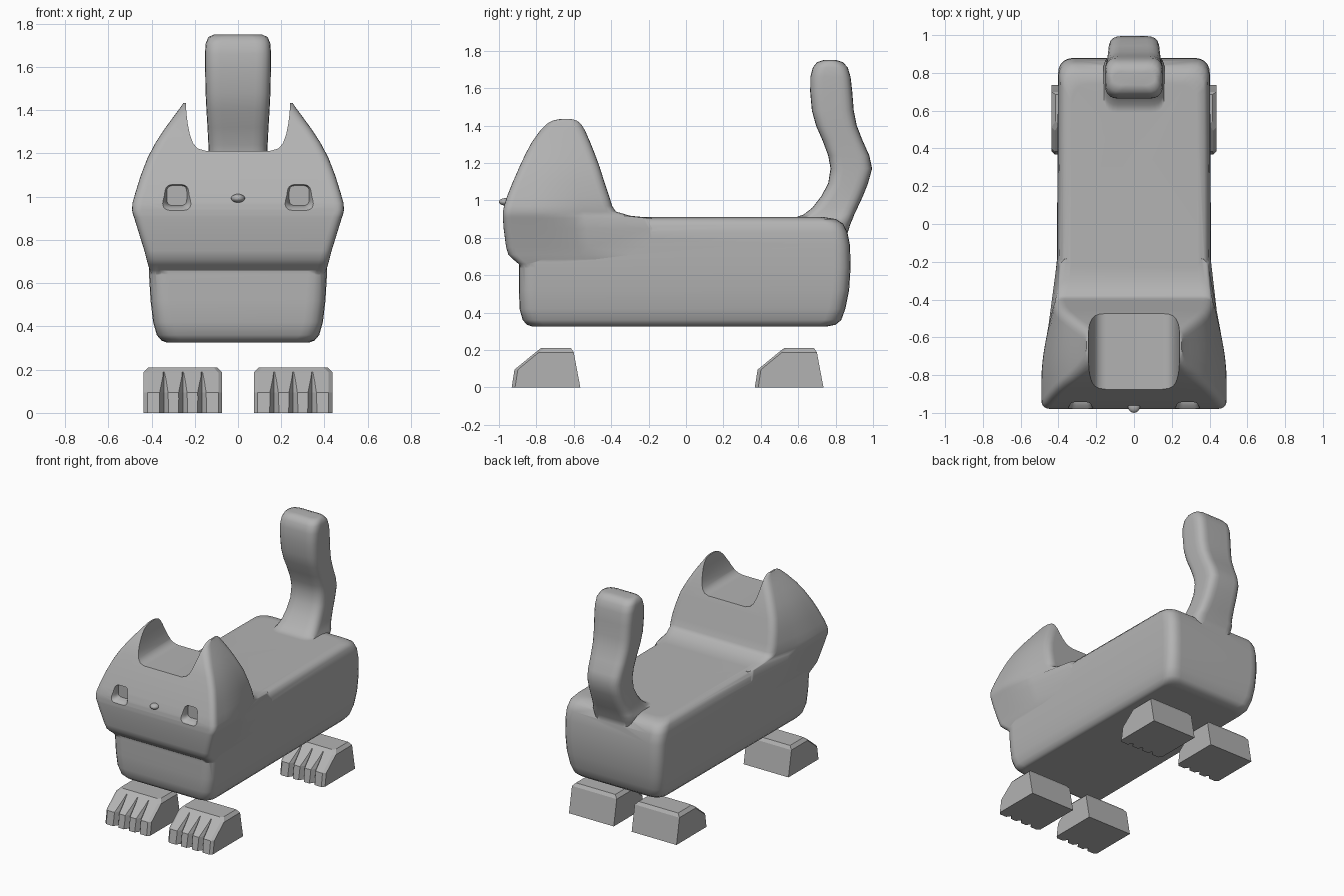
import bpy, bmesh, math
from mathutils import Vector, Matrix

if "Cube" in bpy.data.objects:
    bpy.data.objects.remove(bpy.data.objects["Cube"])

grey = bpy.data.materials.new("dark_grey")
grey.diffuse_color = (0.45, 0.45, 0.45, 1)
grey.use_nodes = True
grey.node_tree.nodes["Principled BSDF"].inputs["Base Color"].default_value = grey.diffuse_color


def ring(corners, radii, n=5):
    """Closed 2D outline with each corner rounded (n segments, 0 = sharp)."""
    pts = []
    for i, c in enumerate(corners):
        c, p, q = Vector(c), Vector(corners[i - 1]), Vector(corners[(i + 1) % len(corners)])
        r = radii[i]
        if r == 0:
            pts.append(c)
            continue
        a = c + (p - c).normalized() * min(r, 0.45 * (p - c).length)
        b = c + (q - c).normalized() * min(r, 0.45 * (q - c).length)
        for k in range(n + 1):
            t = k / n
            pts.append(a * (1 - t) ** 2 + c * 2 * t * (1 - t) + b * t * t)
    return pts


def make(name, bm):
    bmesh.ops.recalc_face_normals(bm, faces=bm.faces)
    me = bpy.data.meshes.new(name)
    bm.to_mesh(me)
    bm.free()
    me.materials.append(grey)
    ob = bpy.data.objects.new(name, me)
    bpy.context.collection.objects.link(ob)
    return ob


def loft(name, slices):
    """Skin a stack of (z, outline) slices and cap both ends."""
    bm = bmesh.new()
    rows = [[bm.verts.new((p[0], p[1], z)) for p in pts] for z, pts in slices]
    for a, b in zip(rows, rows[1:]):
        for i in range(len(a)):
            j = (i + 1) % len(a)
            bm.faces.new((a[i], a[j], b[j], b[i]))
    bm.faces.new(rows[0][::-1])
    bm.faces.new(rows[-1])
    return make(name, bm)


def boolean(ob, other, op):
    m = ob.modifiers.new(op, 'BOOLEAN')
    m.operation, m.object, m.solver = op, other, 'EXACT'
    bpy.context.view_layer.objects.active = ob
    bpy.ops.object.modifier_apply(modifier=m.name)
    bpy.data.objects.remove(other)


def smooth(ob, angle):
    bpy.ops.object.select_all(action='DESELECT')
    ob.select_set(True)
    bpy.context.view_layer.objects.active = ob
    bpy.ops.object.shade_smooth_by_angle(angle=math.radians(angle))


def box(w, f, b, r, wb=None):
    wb = w if wb is None else wb
    return ring([(-w, f), (w, f), (wb, b), (-wb, b)], [r] * 4)


# Body: z, half width, front y, back y
body = loft("body", [(z, box(w, f, b, 0.09, w - 0.01)) for z, w, f, b in [
    (0.325, 0.33, -0.82, 0.75), (0.335, 0.355, -0.85, 0.80), (0.36, 0.376, -0.873, 0.83),
    (0.42, 0.393, -0.89, 0.852), (0.52, 0.405, -0.893, 0.872), (0.64, 0.412, -0.893, 0.88),
    (0.76, 0.412, -0.89, 0.877), (0.83, 0.41, -0.88, 0.863), (0.875, 0.40, -0.86, 0.84),
    (0.90, 0.38, -0.84, 0.80), (0.91, 0.34, -0.80, 0.74)]])

# Head: z, front half width, front y, back half width, back y
head_rows = [
    (0.60, 0.385, -0.86, 0.37, -0.15), (0.66, 0.408, -0.895, 0.385, -0.12),
    (0.685, 0.416, -0.925, 0.395, -0.12), (0.71, 0.423, -0.95, 0.402, -0.12),
    (0.75, 0.433, -0.962, 0.404, -0.12), (0.85, 0.464, -0.975, 0.402, -0.15),
    (0.905, 0.481, -0.979, 0.385, -0.18), (0.918, 0.486, -0.979, 0.392, -0.30),
    (0.94, 0.49, -0.978, 0.41, -0.375), (0.97, 0.488, -0.973, 0.418, -0.395),
    (1.02, 0.474, -0.957, 0.416, -0.41), (1.10, 0.449, -0.925, 0.404, -0.437),
    (1.18, 0.418, -0.89, 0.384, -0.462), (1.25, 0.381, -0.857, 0.352, -0.488),
    (1.31, 0.342, -0.825, 0.322, -0.512), (1.37, 0.298, -0.782, 0.287, -0.538),
    (1.41, 0.268, -0.745, 0.262, -0.558), (1.427, 0.257, -0.715, 0.254, -0.577),
    (1.434, 0.252, -0.68, 0.25, -0.605)]


def head_outline(w, f, wb, b):
    m = f + 0.45 * min(b - f, 0.65)
    return ring([(-w, f), (w, f), (w, m), (wb, b), (-wb, b), (-w, m)],
                [0.045, 0.045, 0.15, 0.05, 0.05, 0.15])


head = loft("head", [(z, head_outline(w, f, wb, b)) for z, w, f, wb, b in head_rows])

# Notch between the ears
half = [(0.15, 1.212), (0.185, 1.222), (0.207, 1.245), (0.222, 1.285),
        (0.233, 1.34), (0.239, 1.39), (0.243, 1.5)]
outline = half + [(-x, z) for x, z in reversed(half)]
bm = bmesh.new()
face = bm.faces.new([bm.verts.new((x, -1.2, z)) for x, z in outline])
ext = bmesh.ops.extrude_face_region(bm, geom=[face])
bmesh.ops.translate(bm, vec=(0, 1.2, 0),
                    verts=[v for v in ext["geom"] if isinstance(v, bmesh.types.BMVert)])
boolean(head, make("notch", bm), 'DIFFERENCE')

# Tail: z, half width, front y, back y
tail = loft("tail", [(z, box(w, f, b, 0.07)) for z, w, f, b in [
    (0.78, 0.155, 0.62, 0.85), (0.87, 0.162, 0.58, 0.878), (0.905, 0.162, 0.575, 0.893),
    (0.925, 0.154, 0.63, 0.90), (0.96, 0.146, 0.675, 0.917), (1.02, 0.139, 0.722, 0.945),
    (1.09, 0.136, 0.76, 0.973), (1.17, 0.135, 0.773, 0.995), (1.24, 0.137, 0.76, 0.98),
    (1.32, 0.141, 0.73, 0.944), (1.40, 0.146, 0.695, 0.913), (1.48, 0.15, 0.673, 0.897),
    (1.58, 0.152, 0.664, 0.889), (1.66, 0.153, 0.665, 0.88), (1.71, 0.149, 0.678, 0.865),
    (1.738, 0.137, 0.70, 0.84), (1.75, 0.11, 0.735, 0.805)]])

boolean(body, head, 'UNION')
boolean(body, tail, 'UNION')

# Eye sockets: flared cutters, wide at the face and narrow at the floor
for s in (-1, 1):
    eye = loft("eye_cutter", [(d, ring([(-h, -h), (h, -h), (h, h), (-h, h)], [h * 0.6] * 4))
                              for d, h in [(-0.05, 0.09), (-0.008, 0.066), (0.004, 0.057),
                                           (0.02, 0.051), (0.045, 0.046)]])
    eye.data.transform(Matrix.Translation((s * 0.283, -0.965, 1.005))
                       @ Matrix.Rotation(math.radians(-90), 4, 'X'))
    boolean(body, eye, 'DIFFERENCE')
smooth(body, 45)
# Keep the big flat faces evenly shaded
wn = body.modifiers.new("even_shading", 'WEIGHTED_NORMAL')
wn.keep_sharp = True

# Nose
bm = bmesh.new()
bmesh.ops.create_uvsphere(bm, u_segments=16, v_segments=10, radius=1)
bmesh.ops.scale(bm, vec=(0.032, 0.035, 0.02), verts=bm.verts)
bmesh.ops.translate(bm, vec=(0, -0.965, 0.992), verts=bm.verts)
smooth(make("nose", bm), 60)

# Paws: faceted blocks with three V grooves making four toes
for label, dy in (("front", 0.0), ("rear", 1.3)):
    for side, s in (("left", 1), ("right", -1)):
        cx = s * 0.255
        rows = []
        for z, w, f, b in [(0, 0.182, -0.932, -0.565), (0.095, 0.182, -0.917, -0.583),
                           (0.187, 0.182, -0.805, -0.60), (0.21, 0.16, -0.775, -0.615)]:
            pts = ring([(cx - w, f + dy), (cx + w, f + dy), (cx + w, b + dy), (cx - w, b + dy)],
                       [0.018, 0.018, 0, 0], 1)
            rows.append((z, pts))
        paw = loft(f"{label}_{side}_paw", rows)
        for k in (-1, 0, 1):
            x = cx + k * 0.088
            groove = [(z, [(x - w, f - 0.012 + dy), (x + w, f - 0.012 + dy), (x, f + d + dy)])
                      for z, w, f, d in [(-0.02, 0.03, -0.935, 0.032), (0.095, 0.026, -0.917, 0.035),
                                         (0.19, 0.006, -0.80, 0.008)]]
            boolean(paw, loft("groove", groove), 'DIFFERENCE')
